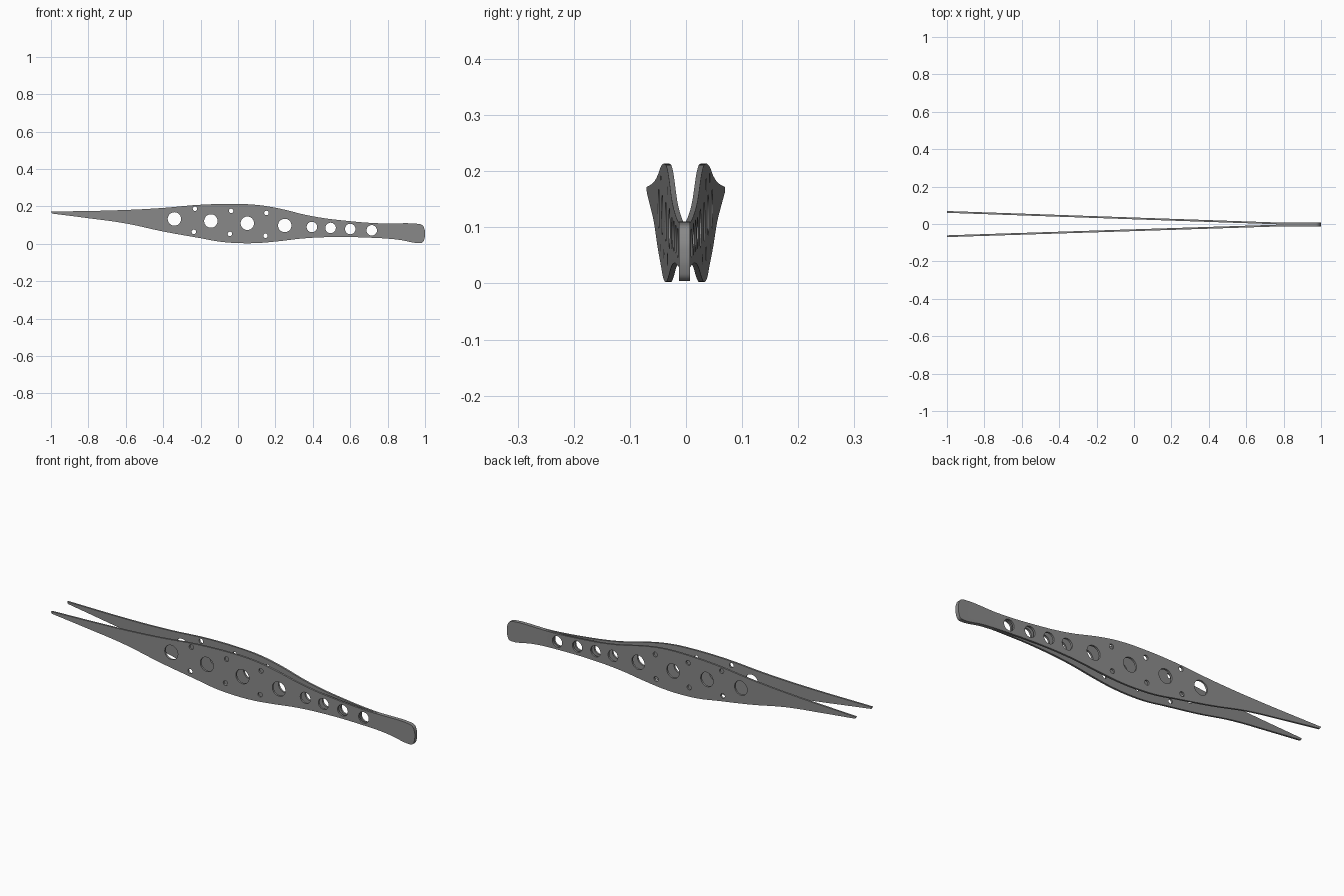
import bpy
import bmesh
import math

cube = bpy.data.objects.get("Cube")
if cube:
    bpy.data.objects.remove(cube, do_unlink=True)

THICK = 0.0096     # thickness of one arm
BEND = 0.8         # arms are joined beyond this x
SEAM = -0.0027     # y of the joint between the arms

steel = bpy.data.materials.new("dark_steel")
steel.use_nodes = True
steel.diffuse_color = (0.25, 0.25, 0.25, 1)
steel.node_tree.nodes["Principled BSDF"].inputs["Base Color"].default_value = (0.25, 0.25, 0.25, 1)

# Arm profile (x, z): smooth upper and lower edges, short rounded grip end
upper = [(-1, .172), (-.6, .181), (-.4, .192), (-.2, .209), (0, .213), (.1, .208),
         (.2, .193), (.4, .147), (.6, .121), (.75, .110), (.96, .107)]
end = [(.985, .100), (.997, .078), (1, .055), (.996, .025), (.987, .008)]
lower = [(.97, .004), (.85, .023), (.7, .033), (.5, .036), (.35, .029), (.2, .012),
         (.1, .004), (0, .004), (-.1, .012), (-.2, .030), (-.4, .066), (-.6, .109),
         (-.8, .137), (-.995, .162)]

# Hole rows: radius and centres
holes = {
    .036: [(-.34, .133), (-.145, .122), (.05, .110), (.25, .098)],
    .028: [(.395, .090), (.495, .085), (.6, .079), (.715, .072)],
    .012: [(-.23, .188), (-.037, .176), (.152, .165),
           (-.236, .064), (-.043, .053), (.147, .043)],
}


def add_outline(curve):
    pts = upper + end + lower
    s = curve.splines.new("BEZIER")
    s.bezier_points.add(len(pts) - 1)
    s.use_cyclic_u = True
    s.resolution_u = 6
    for bp, (x, z) in zip(s.bezier_points, pts):
        bp.co = (x, z, 0)
        # sharp corners only at the tip
        kind = "VECTOR" if x < -.9 else "AUTO"
        bp.handle_left_type = bp.handle_right_type = kind


def add_hole(curve, cx, cz, r, n=32):
    s = curve.splines.new("POLY")
    s.points.add(n - 1)
    s.use_cyclic_u = True
    for i, p in enumerate(s.points):
        a = 2 * math.pi * i / n
        p.co = (cx + r * math.cos(a), cz + r * math.sin(a), 0, 1)


def blade_mesh():
    curve = bpy.data.curves.new("blade_profile", "CURVE")
    curve.dimensions = "2D"
    curve.fill_mode = "BOTH"
    curve.extrude = THICK / 2
    add_outline(curve)
    for r, centres in holes.items():
        for cx, cz in centres:
            add_hole(curve, cx, cz, r)
    helper = bpy.data.objects.new("blade_profile", curve)
    bpy.context.collection.objects.link(helper)
    bpy.context.view_layer.update()
    mesh = bpy.data.meshes.new_from_object(
        helper.evaluated_get(bpy.context.evaluated_depsgraph_get()))
    bpy.data.objects.remove(helper, do_unlink=True)
    return mesh


def add_arm(body, blade, side, slope):
    """Stand the blade up, splay it from the bend and open its inner joint face."""
    arm = bmesh.new()
    arm.from_mesh(blade)
    bmesh.ops.remove_doubles(arm, verts=arm.verts, dist=1e-5)
    bmesh.ops.bisect_plane(arm, geom=arm.verts[:] + arm.edges[:] + arm.faces[:],
                           plane_co=(BEND, 0, 0), plane_no=(1, 0, 0), dist=1e-6)
    inner = [f for f in arm.faces if f.calc_center_median().x > BEND
             and all(v.co.z * side < 0 for v in f.verts)]
    bmesh.ops.delete(arm, geom=inner, context="FACES")
    for v in arm.verts:
        x, z, depth = v.co
        splay = THICK / 2 + slope * max(0, BEND - x)
        v.co = (x, SEAM + side * splay + depth, z)
    part = bpy.data.meshes.new("arm")
    arm.to_mesh(part)
    arm.free()
    body.from_mesh(part)
    bpy.data.meshes.remove(part)


# Two arms welded into one body at the grip end
blade = blade_mesh()
body = bmesh.new()
add_arm(body, blade, -1, .0321)
add_arm(body, blade, 1, .0347)
bmesh.ops.remove_doubles(body, verts=body.verts, dist=1e-4)
bmesh.ops.recalc_face_normals(body, faces=body.faces)
mesh = bpy.data.meshes.new("tweezer_arms")
body.to_mesh(mesh)
body.free()
bpy.data.meshes.remove(blade)

mesh.materials.clear()
mesh.materials.append(steel)
tweezers = bpy.data.objects.new("tweezer_arms", mesh)
bpy.context.collection.objects.link(tweezers)

bpy.ops.object.select_all(action="DESELECT")
tweezers.select_set(True)
bpy.context.view_layer.objects.active = tweezers
bpy.ops.object.shade_smooth_by_angle(angle=math.radians(30))
